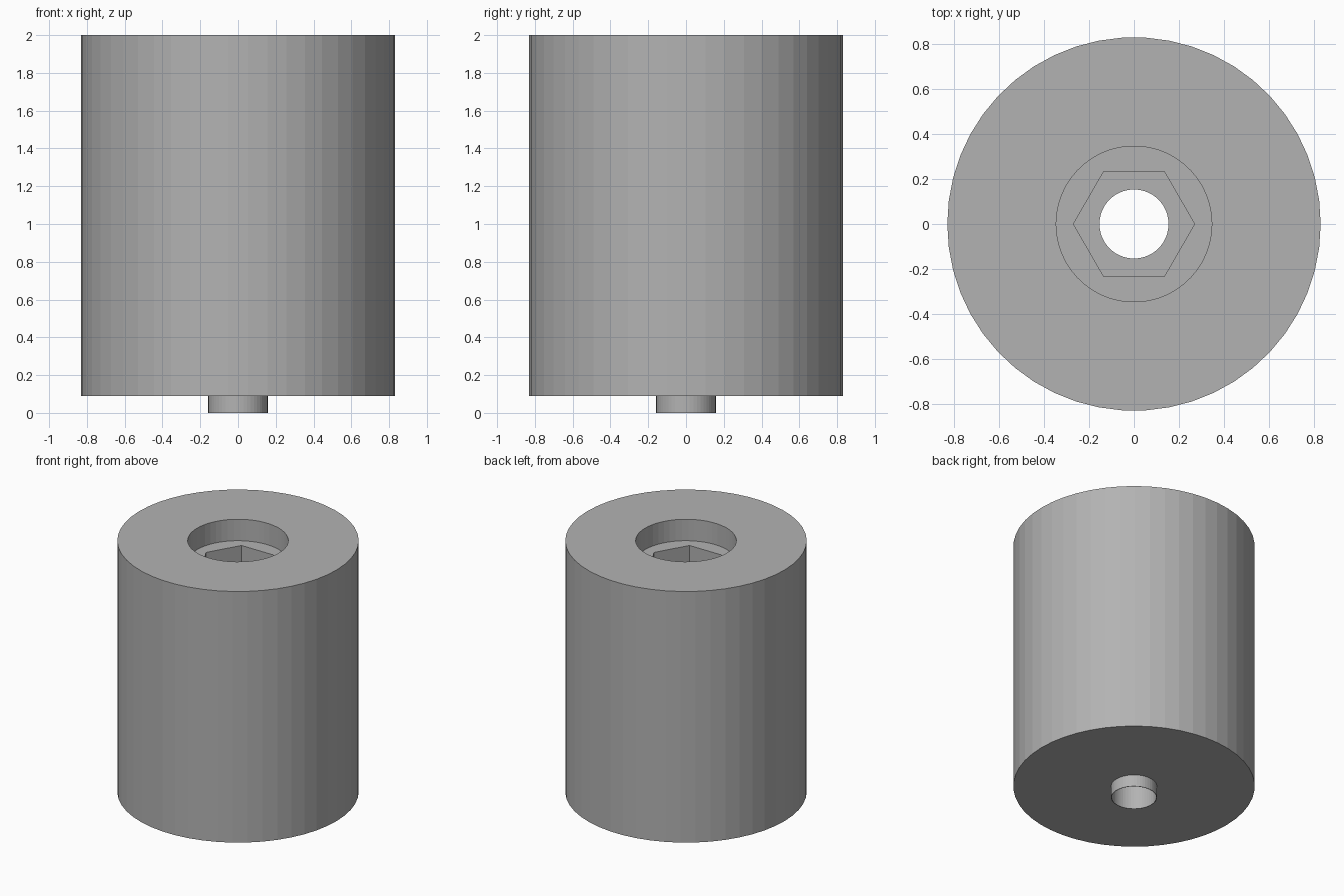
import bpy, bmesh, math

cube = bpy.data.objects.get("Cube")
if cube:
    bpy.data.objects.remove(cube, do_unlink=True)

SIDES = 50
BOTTOM, TOP = 0.09, 2.0
BODY_R, RECESS_R, HEX_R = 0.832, 0.347, 0.27
SPIGOT_R, BORE_R = 0.158, 0.154
RECESS_FLOOR = TOP - 0.163
HEX_FLOOR = RECESS_FLOOR - 0.25

grey = bpy.data.materials.new("plain grey")
grey.use_nodes = True
grey.diffuse_color = (0.45, 0.45, 0.45, 1)
grey.node_tree.nodes["Principled BSDF"].inputs["Base Color"].default_value = (0.45, 0.45, 0.45, 1)


def prism(name, radius, low, high, sides=SIDES):
    """Upright prism with a vertex on the +x axis."""
    bm = bmesh.new()
    ring = [bm.verts.new((radius * math.cos(math.tau * i / sides),
                          radius * math.sin(math.tau * i / sides), low))
            for i in range(sides)]
    base = bm.faces.new(ring)
    top = bmesh.ops.extrude_face_region(bm, geom=[base])["geom"]
    bmesh.ops.translate(bm, vec=(0, 0, high - low),
                        verts=[v for v in top if isinstance(v, bmesh.types.BMVert)])
    bmesh.ops.recalc_face_normals(bm, faces=bm.faces)
    mesh = bpy.data.meshes.new(name)
    bm.to_mesh(mesh)
    bm.free()
    mesh.materials.append(grey)
    obj = bpy.data.objects.new(name, mesh)
    bpy.context.collection.objects.link(obj)
    return obj


def boolean(target, other, operation):
    """Apply a boolean, then remove the helper."""
    mod = target.modifiers.new(operation, "BOOLEAN")
    mod.operation, mod.solver, mod.object = operation, "EXACT", other
    bpy.ops.object.select_all(action="DESELECT")
    bpy.context.view_layer.objects.active = target
    target.select_set(True)
    bpy.ops.object.modifier_apply(modifier=mod.name)
    bpy.data.objects.remove(other, do_unlink=True)


# Round body with a thin-walled spigot underneath
body = prism("roller_body", BODY_R, BOTTOM, TOP)
boolean(body, prism("spigot", SPIGOT_R, 0, BOTTOM + 0.1), "UNION")

# Round recess, hexagonal pocket and through bore
boolean(body, prism("recess_cutter", RECESS_R, RECESS_FLOOR, TOP + 0.1), "DIFFERENCE")
boolean(body, prism("hex_cutter", HEX_R, HEX_FLOOR, TOP + 0.1, 6), "DIFFERENCE")
boolean(body, prism("bore_cutter", BORE_R, -0.1, TOP + 0.1), "DIFFERENCE")
